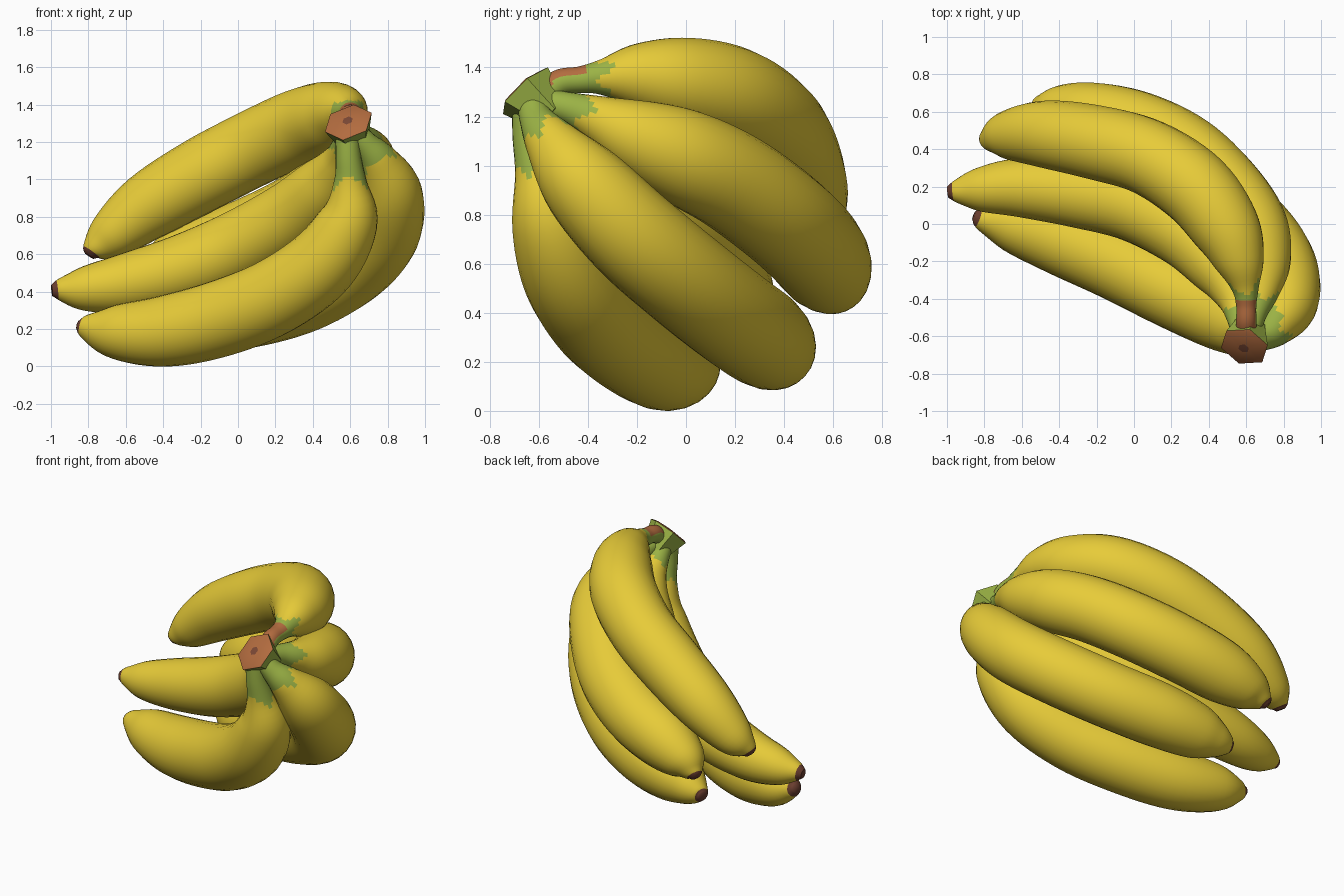
import bpy, bmesh, math
from mathutils import Vector


def mat(name, col):
    m = bpy.data.materials.new(name)
    m.diffuse_color = (*col, 1)
    return m


YELLOW = mat("ripe yellow", (0.80, 0.60, 0.04))
GREEN = mat("stem green", (0.33, 0.45, 0.06))
RUST = mat("cut brown", (0.45, 0.15, 0.05))
DARK = mat("tip dark brown", (0.15, 0.05, 0.03))
CORE = mat("core brown", (0.20, 0.065, 0.035))
MATS = [YELLOW, GREEN, RUST, DARK, CORE]
CROWN = Vector((0.60, -0.62, 1.27))
SIDES, STEPS = 24, 6


def catmull(pts):
    # smooth path through (x, y, z, radius) points
    P = [Vector(p) for p in pts]
    P = [2 * P[0] - P[1]] + P + [2 * P[-1] - P[-2]]
    out = []
    for i in range(1, len(P) - 2):
        a, b, c, d = P[i - 1:i + 3]
        for k in range(STEPS):
            t = k / STEPS
            out.append(0.5 * (2 * b + (c - a) * t + (2 * a - 5 * b + 4 * c - d) * t * t
                              + (3 * b - a - 3 * c + d) * t ** 3))
    out.append(P[-2])
    return out


def finish(bm, name, angle):
    bmesh.ops.recalc_face_normals(bm, faces=bm.faces)
    me = bpy.data.meshes.new(name)
    bm.to_mesh(me)
    bm.free()
    ob = bpy.data.objects.new(name, me)
    bpy.context.collection.objects.link(ob)
    for m in MATS:
        me.materials.append(m)
    bpy.ops.object.select_all(action='DESELECT')
    ob.select_set(True)
    bpy.context.view_layer.objects.active = ob
    bpy.ops.object.shade_smooth_by_angle(angle=math.radians(angle))


def banana(name, pts, green_len, scar=False):
    path = catmull(pts)
    bm = bmesh.new()
    rings, n = [], None
    for i, p in enumerate(path):
        t = (path[min(i + 1, len(path) - 1)] - path[max(i - 1, 0)]).to_3d().normalized()
        n = n or t.orthogonal()
        n = (n - t * n.dot(t)).normalized()
        b = t.cross(n)
        ring = []
        for k in range(SIDES):
            a = 2 * math.pi * k / SIDES
            ring.append(bm.verts.new(p.to_3d() + p.w * (n * math.cos(a) + b * math.sin(a))))
        rings.append(ring)
    for i in range(len(rings) - 1):
        for k in range(SIDES):
            j = (k + 1) % SIDES
            f = bm.faces.new((rings[i][k], rings[i][j], rings[i + 1][j], rings[i + 1][k]))
            c = f.calc_center_median()
            # ragged green collar near the crown, dark blossom end at the tip
            a = 2 * math.pi * k / SIDES
            edge = green_len + 0.03 * math.sin(3 * a + 1) + 0.015 * math.sin(5 * a)
            if (c - CROWN).length < edge:
                f.material_index = 1
            if i >= len(rings) - 1 - STEPS * 0.7:
                f.material_index = 3
            mid = path[i].to_3d()
            if scar and -0.57 < c.y < -0.41 and c.z > mid.z + 0.018:
                f.material_index = 2
    bm.faces.new(rings[0]).material_index = 1
    bm.faces.new(rings[-1]).material_index = 3
    finish(bm, name, 50)


# five fruits: path from the crown to the tip, with radius
banana("banana_top", [
    (0.60, -0.60, 1.26, 0.055), (0.60, -0.52, 1.335, 0.055), (0.60, -0.43, 1.35, 0.055),
    (0.595, -0.34, 1.36, 0.075), (0.565, -0.2, 1.365, 0.135), (0.49, -0.02, 1.34, 0.185),
    (0.33, 0.19, 1.28, 0.205), (0.08, 0.355, 1.165, 0.203), (-0.2, 0.435, 1.02, 0.2),
    (-0.48, 0.48, 0.855, 0.18), (-0.68, 0.475, 0.70, 0.13), (-0.77, 0.455, 0.625, 0.07),
    (-0.795, 0.45, 0.59, 0.028)], 0.31, True)

banana("banana_middle_front", [
    (0.59, -0.62, 1.26, 0.06), (0.565, -0.5, 1.17, 0.07), (0.54, -0.38, 1.08, 0.11),
    (0.46, -0.23, 0.96, 0.165), (0.28, -0.05, 0.80, 0.19), (0.0, 0.10, 0.64, 0.195),
    (-0.3, 0.165, 0.52, 0.185), (-0.6, 0.195, 0.445, 0.16), (-0.82, 0.185, 0.415, 0.12),
    (-0.945, 0.175, 0.41, 0.065), (-0.995, 0.17, 0.405, 0.03)], 0.2)

banana("banana_lower_front", [
    (0.585, -0.645, 1.25, 0.065), (0.59, -0.64, 1.12, 0.068), (0.60, -0.61, 0.98, 0.09),
    (0.59, -0.555, 0.78, 0.16), (0.45, -0.475, 0.555, 0.195), (0.2, -0.35, 0.375, 0.205),
    (-0.1, -0.2, 0.255, 0.205), (-0.4, -0.08, 0.188, 0.19), (-0.66, 0.0, 0.185, 0.145),
    (-0.81, 0.03, 0.21, 0.07), (-0.855, 0.045, 0.22, 0.025)], 0.29)

banana("banana_upper_back", [
    (0.61, -0.60, 1.26, 0.06), (0.645, -0.48, 1.235, 0.065), (0.68, -0.36, 1.19, 0.098),
    (0.685, -0.21, 1.12, 0.155), (0.63, -0.02, 1.04, 0.195), (0.49, 0.18, 0.94, 0.205),
    (0.28, 0.375, 0.80, 0.208), (0.02, 0.505, 0.68, 0.205), (-0.24, 0.57, 0.59, 0.19),
    (-0.42, 0.61, 0.515, 0.135), (-0.50, 0.635, 0.46, 0.065), (-0.525, 0.645, 0.435, 0.028)], 0.26)

banana("banana_lower_back", [
    (0.62, -0.63, 1.26, 0.06), (0.68, -0.61, 1.19, 0.07), (0.75, -0.55, 1.095, 0.11),
    (0.81, -0.42, 0.93, 0.175), (0.775, -0.22, 0.72, 0.2), (0.62, -0.01, 0.54, 0.205),
    (0.36, 0.18, 0.39, 0.205), (0.06, 0.305, 0.3, 0.2), (-0.19, 0.365, 0.25, 0.17),
    (-0.32, 0.40, 0.22, 0.115), (-0.40, 0.42, 0.205, 0.06), (-0.425, 0.43, 0.20, 0.028)], 0.24)

# crown: six-sided woody block with a brown cut face and dark core
axis = Vector((-0.25, -0.66, 0.71)).normalized()
u = Vector((1, 0, 0))
u = (u - axis * u.dot(axis)).normalized()
v = axis.cross(u)
bm = bmesh.new()
rows = []
# ring centre, radius, and colour of the band that ends at this ring
PROFILE = [((0.62, -0.54, 1.20), 0.085, 1), ((0.605, -0.60, 1.255), 0.11, 1),
           ((0.59, -0.655, 1.305), 0.135, 1), ((0.588, -0.66, 1.31), 0.12, 2),
           ((0.586, -0.665, 1.315), 0.03, 2)]
for centre, r, _ in PROFILE:
    rows.append([bm.verts.new(Vector(centre) + r * (u * math.cos(k * math.pi / 3 + 0.3)
                 + v * math.sin(k * math.pi / 3 + 0.3))) for k in range(6)])
for i in range(1, len(rows)):
    lo, hi = rows[i - 1], rows[i]
    for k in range(6):
        f = bm.faces.new((lo[k], lo[(k + 1) % 6], hi[(k + 1) % 6], hi[k]))
        f.material_index = PROFILE[i][2]
bm.faces.new(rows[0]).material_index = 1
bm.faces.new(rows[-1]).material_index = 4
finish(bm, "crown", 30)
